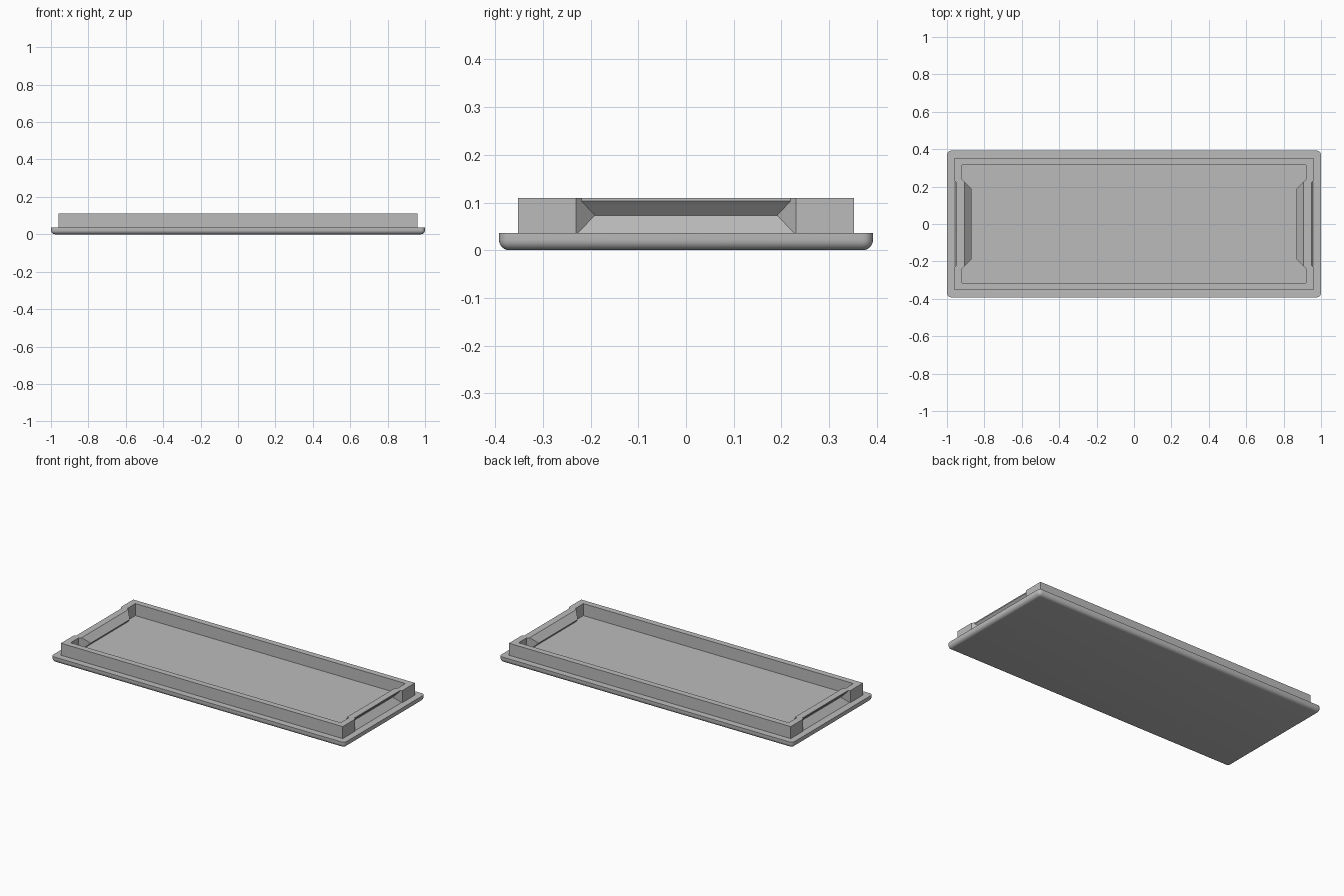
import bpy
import bmesh
import math

cube = bpy.data.objects.get("Cube")
if cube:
    bpy.data.objects.remove(cube, do_unlink=True)

grey = bpy.data.materials.new("plain_grey")
grey.use_nodes = True
colour = (0.5, 0.5, 0.5, 1)
grey.diffuse_color = colour
grey.node_tree.nodes["Principled BSDF"].inputs["Base Color"].default_value = colour

BASE_TOP, RIDGE, LIP, TOP = 0.036, 0.073, 0.103, 0.11


def finish(name, bm):
    bmesh.ops.recalc_face_normals(bm, faces=bm.faces)
    mesh = bpy.data.meshes.new(name)
    bm.to_mesh(mesh)
    bm.free()
    mesh.materials.append(grey)
    obj = bpy.data.objects.new(name, mesh)
    bpy.context.collection.objects.link(obj)
    return obj


# Base plate: rounded everywhere except around its top face
bm = bmesh.new()
bmesh.ops.create_cube(bm, size=1)
for v in bm.verts:
    v.co.x *= 2
    v.co.y *= 0.784
    v.co.z = (v.co.z + 0.5) * BASE_TOP
rounded = [e for e in bm.edges if min(v.co.z for v in e.verts) < 0.01]
bmesh.ops.bevel(bm, geom=rounded, offset=0.022, segments=6, profile=0.5,
                affect='EDGES')
plate = finish("base_plate", bm)
bpy.ops.object.select_all(action='DESELECT')
plate.select_set(True)
bpy.context.view_layer.objects.active = plate
bpy.ops.object.shade_smooth_by_angle(angle=math.radians(35))


def loop(x, y, notch_y, depth, z):
    """Rectangle whose two ends are pushed inward by depth, at 45 degrees."""
    end = [(x, -y), (x, -notch_y), (x - depth, depth - notch_y),
           (x - depth, notch_y - depth), (x, notch_y), (x, y)]
    return [(s * px, s * py, z) for s in (1, -1) for px, py in end]


# Raised rim: outer loops going up, inner loops going down;
# the ends fold inward into grip recesses
outer = [(BASE_TOP, 0.004), (RIDGE, 0.04), (LIP, 0.012), (TOP, 0.012)]
inner = [(TOP, 0.013), (RIDGE, 0.05), (BASE_TOP, 0.013)]
bm = bmesh.new()
loops = [loop(0.96, 0.352, 0.231, d, z) for z, d in outer]
loops += [loop(0.92, 0.315, 0.24, d, z) for z, d in inner]
rings = [[bm.verts.new(p) for p in pts] for pts in loops]
for a, b in zip(rings, rings[1:] + rings[:1]):
    for i in range(len(a)):
        j = (i + 1) % len(a)
        bm.faces.new((a[i], a[j], b[j], b[i]))
finish("raised_rim", bm)
